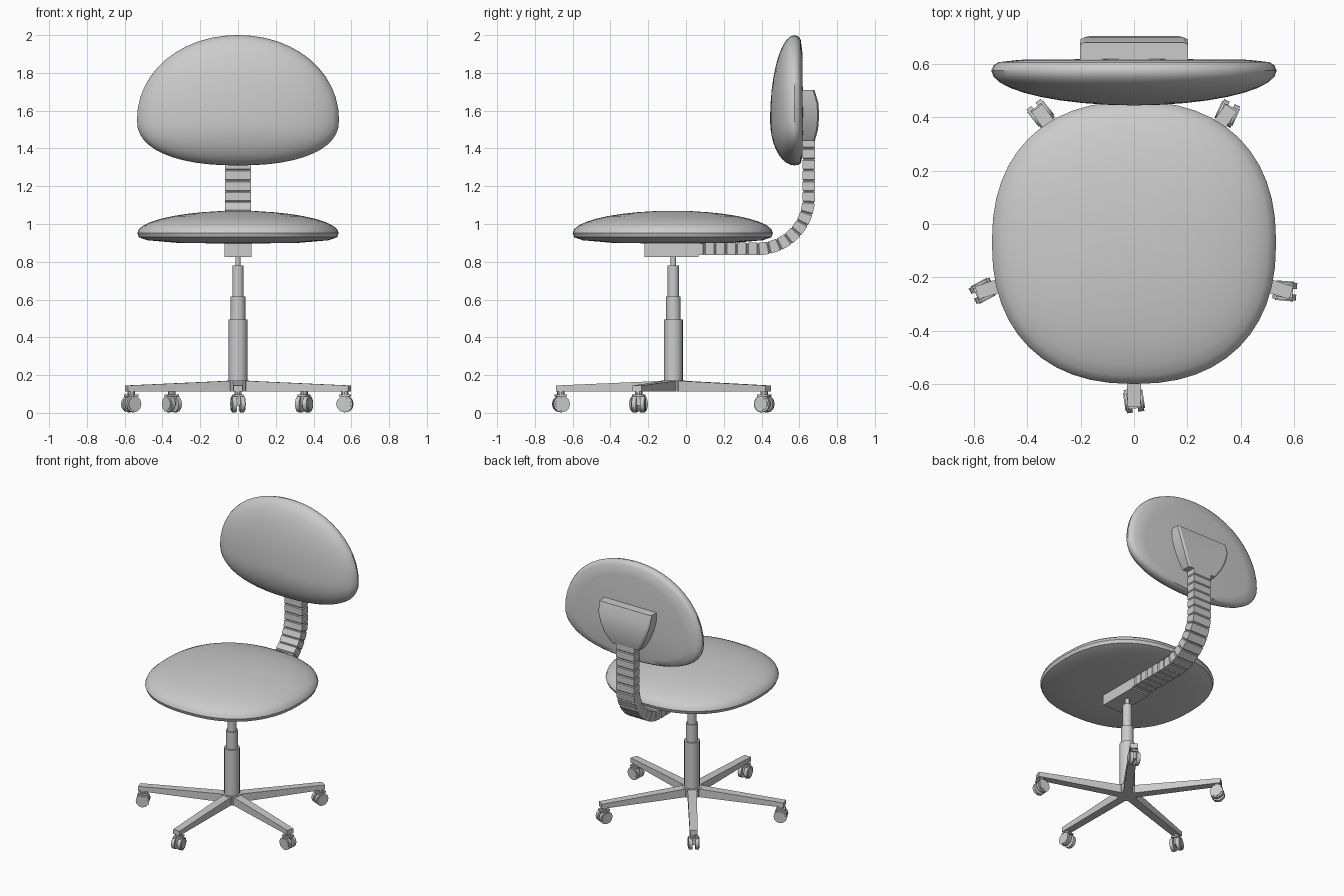
import bpy, bmesh, math
from math import sin, cos, pi, radians
from mathutils import Vector, Matrix

cube = bpy.data.objects.get("Cube")
if cube:
    bpy.data.objects.remove(cube)

GREY = (0.6, 0.6, 0.6, 1)
grey = bpy.data.materials.new("light grey")
grey.use_nodes = True
grey.diffuse_color = GREY
grey.node_tree.nodes["Principled BSDF"].inputs["Base Color"].default_value = GREY

CY = -0.067  # column position along y


def finish(name, bm, smooth=None):
    bmesh.ops.recalc_face_normals(bm, faces=bm.faces)
    mesh = bpy.data.meshes.new(name)
    bm.to_mesh(mesh)
    bm.free()
    mesh.materials.append(grey)
    ob = bpy.data.objects.new(name, mesh)
    bpy.context.collection.objects.link(ob)
    if smooth:
        bpy.ops.object.select_all(action='DESELECT')
        bpy.context.view_layer.objects.active = ob
        ob.select_set(True)
        bpy.ops.object.shade_smooth_by_angle(angle=radians(smooth))
    return ob


def loft(bm, rings):
    """Skin a list of equal-length point rings and cap both ends."""
    loops = [[bm.verts.new(p) for p in ring] for ring in rings]
    n = len(loops[0])
    for a, b in zip(loops, loops[1:]):
        for i in range(n):
            j = (i + 1) % n
            bm.faces.new((a[i], a[j], b[j], b[i]))
    bm.faces.new(loops[0])
    bm.faces.new(loops[-1])


def outline(rx, up, down, n_up, n_down, count=48):
    """Superellipse with separate upper and lower halves."""
    pts = []
    for i in range(count):
        t = 2 * pi * i / count
        c, s = cos(t), sin(t)
        e, r = (n_up, up) if s >= 0 else (n_down, down)
        pts.append((math.copysign(abs(c) ** (2 / e), c) * rx,
                    math.copysign(abs(s) ** (2 / e), s) * r))
    return pts


def dome(base, height, steps=9):
    """Scale and depth pairs from the rim to the crown."""
    return [(cos(a), base + height * sin(a))
            for a in (pi / 2 * i / steps * 0.985 for i in range(steps + 1))]


def box(bm, size, centre, matrix=Matrix()):
    bmesh.ops.create_cube(bm, size=1, matrix=matrix @ Matrix.Translation(centre)
                          @ Matrix.Diagonal((*size, 1)))


def cylinder(bm, radius, z0, z1, sides, matrix=Matrix()):
    bmesh.ops.create_cone(bm, cap_ends=True, segments=sides, radius1=radius, radius2=radius,
                          depth=z1 - z0, matrix=matrix @ Matrix.Translation((0, 0, (z0 + z1) / 2)))


# Seat cushion
shape = outline(0.533, 0.53, 0.53, 2.3, 2.3)
under = [(0.02, 0.896), (0.6, 0.9), (0.9, 0.914), (0.985, 0.93)]
bm = bmesh.new()
loft(bm, [[(x * s, y * s - 0.07, z) for x, y in shape]
          for s, z in under + dome(0.952, 0.118)])
finish("seat_cushion", bm, 40)

# Backrest cushion
shape = outline(0.535, 0.45, 0.24, 2.05, 2.3)
rear = [(0.02, 0.62), (0.8, 0.616), (0.95, 0.607), (0.985, 0.595)]
bm = bmesh.new()
loft(bm, [[(x * s, y, z * s + 1.55) for x, z in shape]
          for s, y in rear + dome(0.575, -0.13)])
finish("backrest_cushion", bm, 40)

# Backrest bracket: tapered plate with a bowed rear face
bm = bmesh.new()
rows = [(0.11, 1.44, 0.682), (0.15, 1.5, 0.699), (0.18, 1.57, 0.705),
        (0.2, 1.64, 0.701), (0.203, 1.71, 0.68)]
loft(bm, [[(-w, 0.605, z), (w, 0.605, z), (w, y - 0.008, z), (w - 0.015, y, z),
           (0.015 - w, y, z), (-w, y - 0.008, z)] for w, z, y in rows])
finish("backrest_bracket", bm, 25)

# Ribbed support strip following a bend from seat to backrest
R, Y0, Z0 = 0.27, 0.38, 0.868
ARC = R * pi / 2
LENGTH = 0.34 + ARC + 0.32


def strip_point(d):
    """Position and outward normal in the yz plane at distance d."""
    d -= 0.34
    a = min(max(d / R, 0), pi / 2)
    p = Vector((0, Y0 + R * sin(a), Z0 + R * (1 - cos(a))))
    p += Vector((0, min(d, 0), max(d - ARC, 0)))
    return p, Vector((0, sin(a), -cos(a)))


bm = bmesh.new()
rings = []
RIBS = 19
for i in range(RIBS):
    for f, k in ((0, 0.86), (0.1, 1), (0.9, 1), (1, 0.86)):
        p, n = strip_point(LENGTH * (i + f * 0.98) / RIBS)
        side = Vector((0.07 * (0.5 + k / 2), 0, 0))
        n = n * 0.033 * k
        rings.append([p - side - n, p + side - n, p + side + n, p - side + n])
loft(bm, rings)
finish("support_strip", bm)

# Mount block under the seat
bm = bmesh.new()
box(bm, (0.145, 0.285, 0.075), (0, -0.0775, 0.8625))
finish("seat_mount", bm)

# Telescopic column
bm = bmesh.new()
for radius, z0, z1 in ((0.05, 0.13, 0.495), (0.039, 0.48, 0.617),
                       (0.03, 0.6, 0.78), (0.014, 0.77, 0.84)):
    cylinder(bm, radius, z0, z1, 20, Matrix.Translation((0, CY, 0)))
finish("gas_column", bm, 40)

# Five-armed base with a pentagonal hub
bm = bmesh.new()
cylinder(bm, 0.065, 0.112, 0.172, 10, Matrix.Translation((0, CY, 0)))
finish("base_hub", bm)
YAWS = (98, -5, 65, 128, 28)
for i, yaw in enumerate(YAWS):
    angle = radians(-90 + 72 * i)
    arm = Matrix.Translation((0, CY, 0)) @ Matrix.Rotation(angle, 4, 'Z')
    bm = bmesh.new()
    loft(bm, [[arm @ Vector(p) for p in ((r, -w, 0.112), (r, w, 0.112), (r, w, top), (r, -w, top))]
              for r, w, top in ((0.0, 0.03, 0.172), (0.62, 0.025, 0.145))])
    finish(f"base_arm_{i + 1}", bm)

    # Twin-wheel caster
    place = (Matrix.Translation((0.595 * cos(angle), CY + 0.595 * sin(angle), 0))
             @ Matrix.Rotation(radians(yaw), 4, 'Z'))
    bm = bmesh.new()
    axle = place @ Matrix.Translation((0, 0, 0.047)) @ Matrix.Rotation(pi / 2, 4, 'X')
    for side in (-1, 1):
        z = sorted((side * 0.01, side * 0.033))
        cylinder(bm, 0.044, z[0], z[1], 12, axle)
        z = sorted((side * 0.03, side * 0.037))
        cylinder(bm, 0.034, z[0], z[1], 12, axle)
    finish(f"caster_wheels_{i + 1}", bm, 35)
    bm = bmesh.new()
    cylinder(bm, 0.02, 0.085, 0.118, 10, place)
    box(bm, (0.04, 0.02, 0.06), (0, 0, 0.068), place)
    box(bm, (0.06, 0.05, 0.012), (0, 0, 0.092), place)
    finish(f"caster_fork_{i + 1}", bm)
